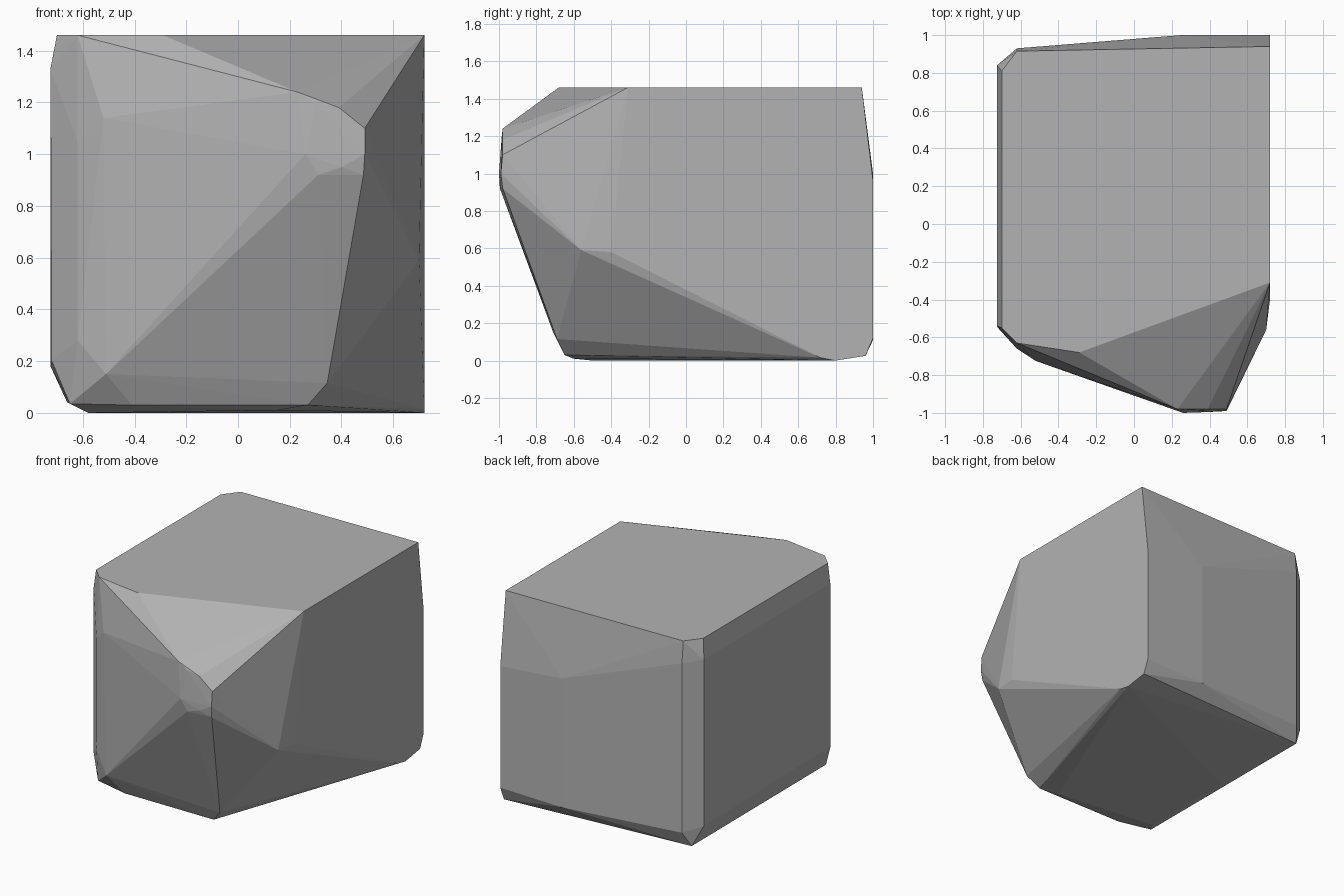
import bpy
import bmesh
import math

# Remove the default object
default_object = bpy.data.objects.get("Cube")
if default_object:
    bpy.data.objects.remove(default_object, do_unlink=True)


def make_material(name, color):
    material = bpy.data.materials.new(name)
    material.use_nodes = True
    material.diffuse_color = color
    shader = material.node_tree.nodes["Principled BSDF"]
    shader.inputs["Base Color"].default_value = color
    return material


def make_hull(name, corner_groups, material):
    """Wrap groups of corner points in a faceted convex solid."""
    bm = bmesh.new()
    for group in corner_groups:
        for corner in group:
            bm.verts.new(corner)
    result = bmesh.ops.convex_hull(bm, input=bm.verts[:])
    unused = {v for v in result["geom_interior"] + result["geom_unused"]
              if isinstance(v, bmesh.types.BMVert)}
    bmesh.ops.delete(bm, geom=list(unused), context="VERTS")

    # Merge nearly coplanar triangles into broad facets
    bmesh.ops.dissolve_limit(bm, angle_limit=math.radians(1),
                             verts=bm.verts[:], edges=bm.edges[:])
    bmesh.ops.recalc_face_normals(bm, faces=bm.faces[:])
    for face in bm.faces:
        face.smooth = False
    mesh = bpy.data.meshes.new(name)
    bm.to_mesh(mesh)
    bm.free()
    mesh.materials.append(material)
    rock = bpy.data.objects.new(name, mesh)
    bpy.context.scene.collection.objects.link(rock)
    return rock


# Flat top outline
top = 1.46
top_outline = [(x, y, top) for x, y in (
    (.72, .94), (-.62, .915), (-.7, .81), (-.7, -.55),
    (-.62, -.63), (-.29, -.68), (.72, -.31))]

# Blunt chipped nose at the front
nose = [(.23, -.98, 1.24), (.3, -.985, 1.2), (.39, -.98, 1.18),
        (.49, -.98, 1.1), (.49, -.99, 1), (.485, -.98, .92),
        (.4, -.995, .95), (.31, -.995, .92), (.26, -1, 1)]

# Bevelled left front edge
left_front = [(-.52, -.725, 1.14), (-.62, -.66, 1.05),
              (-.725, -.54, 1.33), (-.72, -.55, .2),
              (-.62, -.66, .28), (-.51, -.71, .15)]

# Broad right side, chipped towards the lower front
right_side = [(.7, -.56, .59), (.72, -.4, .58), (.72, .72, .015),
              (.345, -.69, .115)]

# Back wall and its narrow left bevel
back = [(.72, 1, .96), (.25, 1, 1), (.72, 1, .12), (.25, 1, .11),
        (-.62, .93, 1.31), (-.62, .93, .14),
        (-.725, .84, 1.33), (-.725, .84, .18)]

# Worn underside
underside = [(.72, .8, 0), (.72, .96, .025), (.27, -.65, .03),
             (.15, -.6, .01), (-.41, -.65, .03), (-.65, -.6, .035),
             (-.58, -.5, 0), (-.58, .2, 0), (-.66, .88, .04)]

stone = make_material("grey stone", (.45, .45, .45, 1))
make_hull("boulder",
          (top_outline, nose, left_front, right_side, back, underside), stone)
